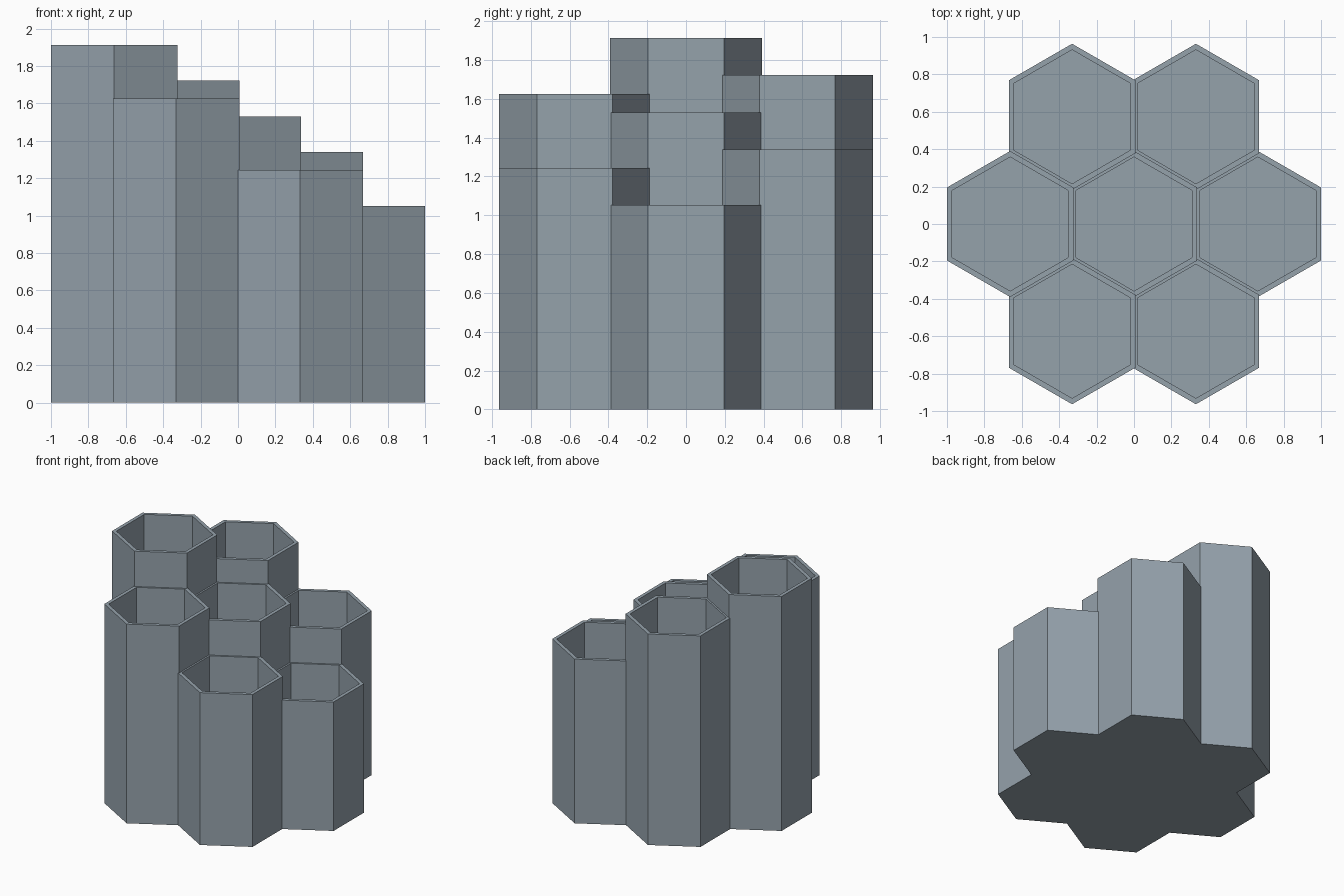
import bpy, bmesh, math

if "Cube" in bpy.data.objects:
    bpy.data.objects.remove(bpy.data.objects["Cube"])

APOTHEM = 0.338      # outer half width of a cell
PITCH = 0.662        # distance between neighbouring cell centres
WALL = 0.028
FLOOR = 0.03
ROW = PITCH * math.sqrt(3) / 2

# Cell centre (in half pitches, rows) and height, from tall left to short right
CELLS = [
    (-2, 0, 1.913), (-1, 1, 1.722), (-1, -1, 1.625), (0, 0, 1.53),
    (1, 1, 1.34), (1, -1, 1.243), (2, 0, 1.052),
]

slate = bpy.data.materials.new("slate_grey")
slate.diffuse_color = (0.30, 0.36, 0.41, 1)
slate.use_nodes = True
slate.node_tree.nodes["Principled BSDF"].inputs["Base Color"].default_value = slate.diffuse_color


def hex_ring(bm, x, y, z, apothem):
    r = apothem / math.cos(math.pi / 6)
    return [bm.verts.new((x + r * math.cos(a), y + r * math.sin(a), z))
            for a in (math.radians(30 + 60 * i) for i in range(6))]


def hex_cup(name, x, y, height):
    """Open hexagonal tube with a thin floor."""
    bm = bmesh.new()
    inner = APOTHEM - WALL
    rings = [hex_ring(bm, x, y, 0, APOTHEM), hex_ring(bm, x, y, height, APOTHEM),
             hex_ring(bm, x, y, height, inner), hex_ring(bm, x, y, FLOOR, inner)]
    for low, high in zip(rings, rings[1:]):
        for i in range(6):
            j = (i + 1) % 6
            bm.faces.new((low[i], low[j], high[j], high[i]))
    bm.faces.new(rings[0][::-1])
    bm.faces.new(rings[-1])
    bmesh.ops.recalc_face_normals(bm, faces=bm.faces)
    mesh = bpy.data.meshes.new(name)
    bm.to_mesh(mesh)
    bm.free()
    mesh.materials.append(slate)
    obj = bpy.data.objects.new(name, mesh)
    bpy.context.collection.objects.link(obj)
    return obj


# Seven cups fused into one stepped honeycomb holder
cups = [hex_cup("honeycomb_holder" if i == 0 else "cup", cx * PITCH / 2, cy * ROW, h)
        for i, (cx, cy, h) in enumerate(CELLS)]
holder = cups[0]
bpy.context.view_layer.objects.active = holder
for cup in cups[1:]:
    mod = holder.modifiers.new("fuse", 'BOOLEAN')
    mod.operation = 'UNION'
    mod.solver = 'EXACT'
    mod.object = cup
    bpy.ops.object.modifier_apply(modifier=mod.name)
    bpy.data.objects.remove(cup)
